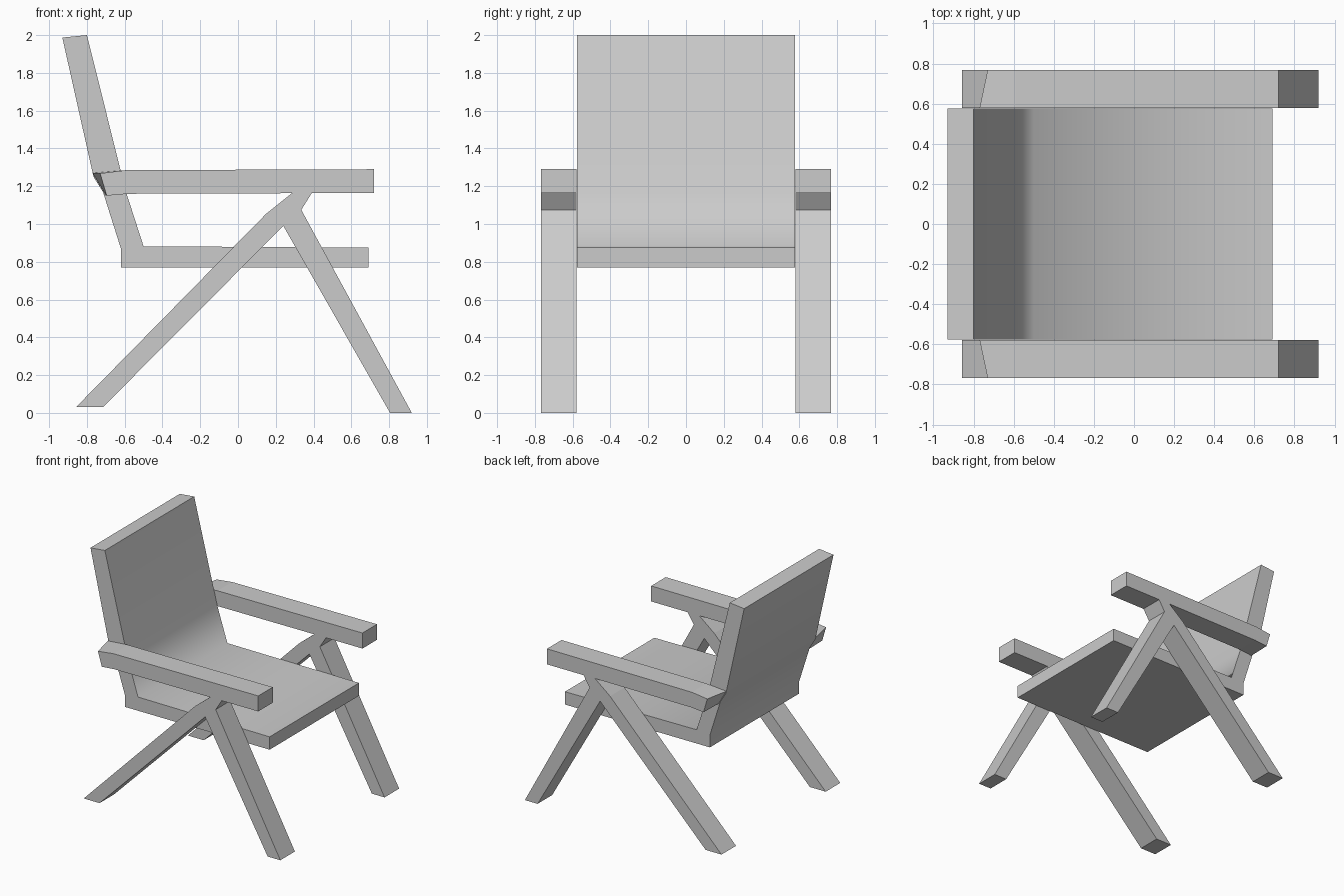
import bpy, bmesh, math

if "Cube" in bpy.data.objects:
    bpy.data.objects.remove(bpy.data.objects["Cube"])


def extrude_profile(name, near, far, y0, y1):
    """Solid between two matching x-z outlines at y0 and y1."""
    bm = bmesh.new()
    a = [bm.verts.new((x, y0, z)) for x, z in near]
    b = [bm.verts.new((x, y1, z)) for x, z in far]
    bm.faces.new(a)
    bm.faces.new(b[::-1])
    n = len(a)
    for i in range(n):
        j = (i + 1) % n
        bm.faces.new((a[i], b[i], b[j], a[j]))
    bmesh.ops.recalc_face_normals(bm, faces=bm.faces)
    mesh = bpy.data.meshes.new(name)
    bm.to_mesh(mesh)
    bm.free()
    obj = bpy.data.objects.new(name, mesh)
    bpy.context.collection.objects.link(obj)
    return obj


# Seat and reclined backrest as one bent slab
seat_profile = [(-0.62, 0.77), (0.69, 0.77), (0.69, 0.875), (-0.50, 0.882),
                (-0.593, 1.17), (-0.80, 2.0), (-0.93, 1.987),
                (-0.765, 1.25), (-0.70, 1.155), (-0.62, 0.87)]
# straight back edge between the top corner and the lower bend
seat_profile[7:9] = [(-0.765, 1.25), (-0.715, 1.17)]
seat = extrude_profile("seat_and_back", seat_profile, seat_profile, -0.577, 0.577)

# Soft shading through the seat-to-back bend, sharp everywhere else
bpy.context.view_layer.objects.active = seat
seat.select_set(True)
bpy.ops.object.shade_smooth_by_angle(angle=math.radians(79))
seat.select_set(False)

# Side frames: armrest with splayed front and rear legs
outer = [(-0.73, 1.268), (-0.59, 1.285), (0.72, 1.29), (0.72, 1.163),
         (0.39, 1.163), (0.335, 1.075), (0.92, 0.0), (0.805, 0.0),
         (0.24, 0.99), (-0.715, 0.03), (-0.858, 0.03), (0.15, 1.055),
         (0.285, 1.163), (-0.58, 1.16), (-0.695, 1.15)]
inner = [(-0.77, 1.27)] + outer[1:-1] + [(-0.70, 1.15)]
for side, label in ((-1, "front"), (1, "rear")):
    extrude_profile(label + "_side_frame", outer, inner, side * 0.767, side * 0.579)
